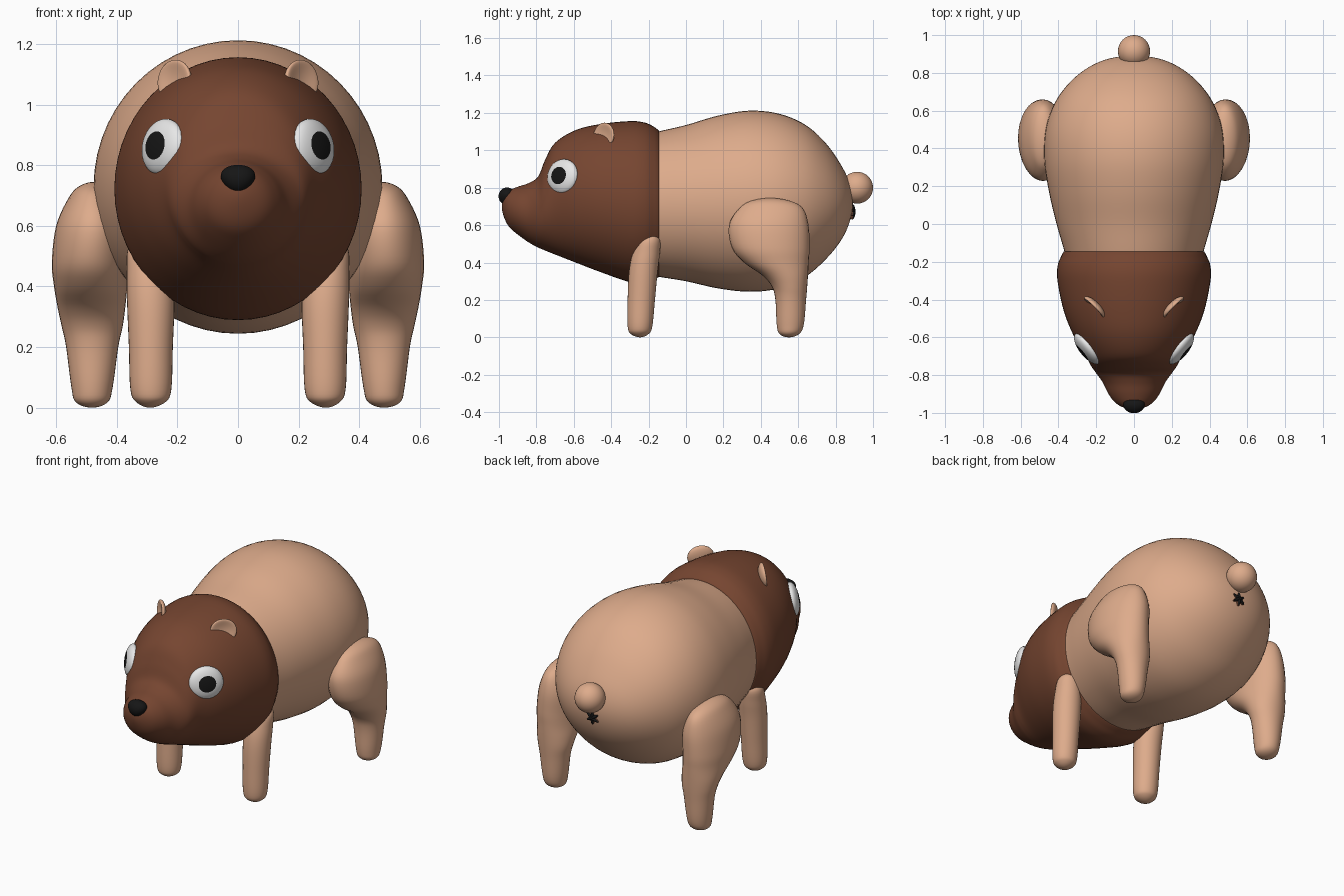
import bpy, bmesh, math
from mathutils import Vector, Matrix, Quaternion

if "Cube" in bpy.data.objects:
    bpy.data.objects.remove(bpy.data.objects["Cube"])


def material(name, rgb):
    m = bpy.data.materials.new(name)
    m.diffuse_color = (*rgb, 1)
    m.use_nodes = True
    m.node_tree.nodes["Principled BSDF"].inputs["Base Color"].default_value = m.diffuse_color
    return m


TAN = material("tan", (0.73, 0.41, 0.26))
BROWN = material("brown", (0.18, 0.06, 0.03))
WHITE = material("white", (0.80, 0.80, 0.80))
BLACK = material("black", (0.008, 0.008, 0.008))


def finish(bm, name, mats):
    bmesh.ops.remove_doubles(bm, verts=bm.verts, dist=1e-5)
    bmesh.ops.recalc_face_normals(bm, faces=bm.faces)
    for f in bm.faces:
        f.smooth = True
    me = bpy.data.meshes.new(name)
    bm.to_mesh(me)
    bm.free()
    for m in mats:
        me.materials.append(m)
    ob = bpy.data.objects.new(name, me)
    bpy.context.collection.objects.link(ob)
    return ob


def loft(name, stations, axis, mat, side=1, segs=40, steps=5):
    """Smooth skin over ellipses (t, a_min, a_max, b_min, b_max) along axis."""
    def phantom(p, q):
        if p[2] - p[1] < 1e-6:                       # closed tip: mirror to round it
            return (q[0], q[2], q[1], q[4], q[3])
        return tuple(2 * a - b for a, b in zip(p, q))
    pts = [phantom(stations[0], stations[1]), *stations,
           phantom(stations[-1], stations[-2])]
    rows = []
    for i in range(1, len(pts) - 2):
        for k in range(steps):
            u = k / steps
            rows.append([0.5 * (2 * b + (c - a) * u + (2*a - 5*b + 4*c - d) * u*u
                                + (3*b - a - 3*c + d) * u**3)
                         for a, b, c, d in zip(*pts[i-1:i+3])])
    rows.append(stations[-1])
    bm = bmesh.new()
    rings = []
    for t, a0, a1, b0, b1 in rows:
        ring = []
        for s in range(segs):
            w = math.tau * s / segs
            a = side * ((a0 + a1) / 2 + (a1 - a0) / 2 * math.cos(w))
            b = (b0 + b1) / 2 + (b1 - b0) / 2 * math.sin(w)
            ring.append(bm.verts.new((a, t, b) if axis == 'Y' else (a, b, t)))
        rings.append(ring)
    for r, q in zip(rings, rings[1:]):
        for s in range(segs):
            n = (s + 1) % segs
            bm.faces.new((r[s], r[n], q[n], q[s]))
    for st, ring in ((stations[0], rings[0]), (stations[-1], rings[-1])):
        if st[2] - st[1] > 1e-6:
            bm.faces.new(ring)
    return finish(bm, name, [mat])


def blob(name, loc, scale, mats, rot=Quaternion(), shape=None, rule=None):
    """Ellipsoid with optional reshaping and a face colour rule (unit space)."""
    bm = bmesh.new()
    bmesh.ops.create_uvsphere(bm, u_segments=32, v_segments=24, radius=1)
    if rule:
        for f in bm.faces:
            f.material_index = int(rule(f.calc_center_median()))
    if shape:
        for v in bm.verts:
            v.co = shape(v.co)
    bmesh.ops.transform(bm, verts=bm.verts,
                        matrix=Matrix.LocRotScale(Vector(loc), rot, Vector(scale)))
    return finish(bm, name, mats)


def sym(rows):
    return [(y, -w, w, lo, hi) for y, w, lo, hi in rows]


# Torso: y, half width, bottom, top
loft("body", sym([
    (-0.30, .33, .36, 1.06), (-0.15, .367, .325, 1.10), (0, .41, .30, 1.135),
    (.17, .45, .262, 1.185), (.34, .475, .244, 1.212), (.50, .468, .262, 1.195),
    (.64, .42, .325, 1.135), (.75, .34, .42, 1.035), (.83, .24, .52, .92),
    (.876, .13, .62, .82), (.892, 0, .72, .72)]), 'Y', TAN, segs=56)

# Head with muzzle
loft("head", sym([
    (-.985, 0, .70, .70), (-.972, .055, .64, .755), (-.945, .10, .59, .785),
    (-.90, .135, .55, .805), (-.84, .165, .507, .825), (-.79, .20, .48, .86),
    (-.755, .225, .465, .945), (-.70, .255, .443, 1.04), (-.59, .32, .40, 1.108),
    (-.46, .372, .35, 1.14), (-.30, .405, .295, 1.156), (-.22, .404, .292, 1.148),
    (-.17, .385, .31, 1.125), (-.145, .372, .322, 1.105)]), 'Y', BROWN, segs=56)


# Nose, wider at the top
blob("nose", (0, -.957, .754), (.055, .045, .047), [BLACK],
     shape=lambda c: Vector((c.x * (1 + .25 * c.z), c.y, c.z)))

# Tail
blob("tail", (0, .915, .80), (.085, .085, .085), [TAN])

# Small crossed mark below the tail, black on its rear side
for i in range(3):
    blob("rear_mark_%d" % (i + 1), (0, .888, .672), (.042, .018, .010),
         [BROWN, BLACK], rot=Quaternion((0, 1, 0), math.radians(30 + 60 * i)),
         rule=lambda c: c.y > .2)

for side, label in ((1, "left"), (-1, "right")):
    # Front leg: z, x range, y range
    loft("front_leg_" + label, [
        (0, .29, .29, -.245, -.245), (.018, .24, .335, -.295, -.20),
        (.06, .22, .355, -.312, -.18), (.20, .215, .36, -.312, -.166),
        (.35, .21, .366, -.305, -.152), (.45, .22, .367, -.285, -.14),
        (.53, .245, .36, -.25, -.14), (.565, .30, .30, -.19, -.19)],
        'Z', TAN, side, 32)
    # Hind leg with bulging thigh
    loft("hind_leg_" + label, [
        (0, .482, .482, .55, .55), (.018, .43, .535, .50, .605),
        (.07, .413, .55, .485, .63), (.20, .395, .567, .478, .642),
        (.27, .38, .582, .46, .648), (.33, .372, .595, .41, .652),
        (.40, .365, .607, .31, .656), (.48, .36, .614, .245, .66),
        (.60, .36, .60, .23, .655), (.69, .40, .56, .285, .625),
        (.73, .43, .525, .35, .555), (.745, .475, .475, .45, .45)],
        'Z', TAN, side, 32)
    # Cupped ear
    n = Vector((side * .7, -.7, .1))
    blob("ear_" + label, (side * .21, -.44, 1.078), (.075, .07, .028), [TAN],
         rot=n.to_track_quat('Z', 'Y'),
         shape=lambda c: Vector((c.x, c.y, c.z - 1.1 * c.z ** 2 if c.z > 0 else c.z)))
    # Eye with pupil painted on the outer cap
    n = Vector((side * .77, -.62, .15))
    blob("eye_" + label, (side * .247, -.66, .86), (.10, .094, .04),
         [WHITE, BLACK], rot=n.to_track_quat('Z', 'Y'),
         rule=lambda c: c.z > math.cos(math.radians(30)))
